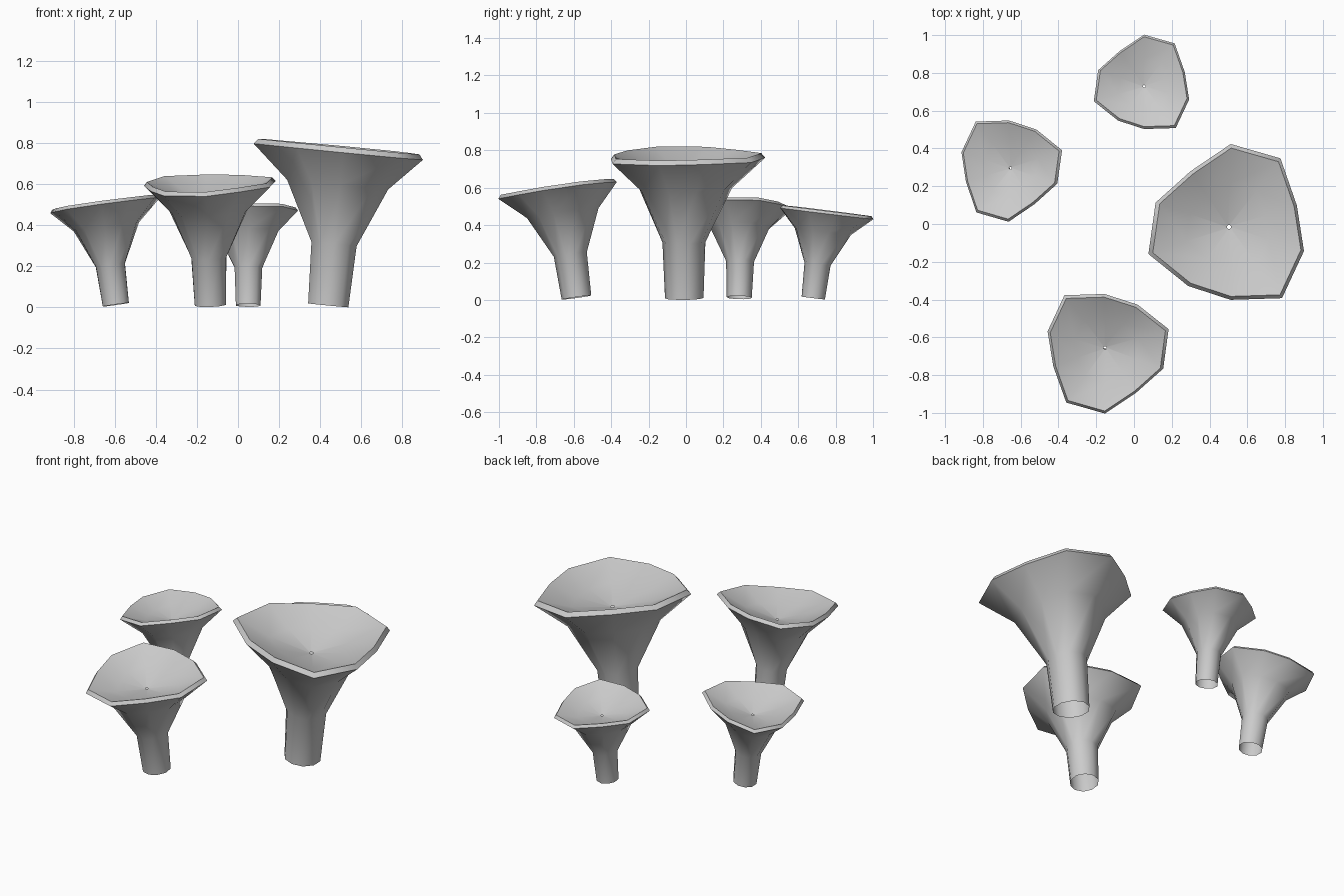
import bpy, bmesh
from math import radians, sin, cos, pi
from mathutils import Matrix, Vector

old = bpy.data.objects.get("Cube")
if old:
    bpy.data.objects.remove(old, do_unlink=True)

grey = bpy.data.materials.new("mushroom_grey")
grey.use_nodes = True
colour = (0.6, 0.6, 0.6, 1)
grey.diffuse_color = colour
grey.node_tree.nodes["Principled BSDF"].inputs["Base Color"].default_value = colour

# Uneven rim radii, clockwise from the back
RIM = [0.44, 0.45, 0.37, 0.41, 0.465, 0.385, 0.385, 0.46, 0.42, 0.365]
MEAN = sum(RIM) / len(RIM)

# Profile rings: radius, height, how strongly the rim unevenness shows
PROFILE = [
    (0.103, 0.0, 0.1),    # open foot
    (0.115, 0.30, 0.2),   # top of the stalk
    (0.25, 0.59, 0.8),    # flare under the cap
    (MEAN, 0.75, 1.0),    # widest edge
    (0.395, 0.775, 1.0),  # lip
    (0.22, 0.70, 0.9),    # bowl
    (0.011, 0.655, 0.0),  # pinhole in the middle
]


def mushroom(name, foot, scale, tilt_x, tilt_y, spin):
    """Funnel-shaped open shell, spun, tilted and placed on its foot."""
    place = (Matrix.Translation(Vector(foot))
             @ Matrix.Rotation(radians(tilt_y), 4, 'Y')
             @ Matrix.Rotation(radians(tilt_x), 4, 'X')
             @ Matrix.Rotation(radians(spin), 4, 'Z')
             @ Matrix.Scale(scale, 4))
    bm = bmesh.new()
    rings = []
    for radius, z, uneven in PROFILE:
        ring = []
        for i, rim in enumerate(RIM):
            a = pi / 2 - 2 * pi * i / len(RIM)
            r = radius * (1 + uneven * (rim / MEAN - 1))
            ring.append(bm.verts.new(place @ Vector((r * cos(a), r * sin(a), z))))
        rings.append(ring)
    n = len(RIM)
    for low, high in zip(rings, rings[1:]):
        for i in range(n):
            j = (i + 1) % n
            bm.faces.new((low[j], low[i], high[i], high[j]))
    mesh = bpy.data.meshes.new(name)
    bm.to_mesh(mesh)
    bm.free()
    mesh.materials.append(grey)
    obj = bpy.data.objects.new(name, mesh)
    bpy.context.collection.objects.link(obj)
    bpy.ops.object.select_all(action='DESELECT')
    obj.select_set(True)
    bpy.context.view_layer.objects.active = obj
    bpy.ops.object.shade_smooth_by_angle(angle=radians(65))


mushroom("large_mushroom", (0.44, -0.01, 0.01), 1.0, 0.5, 5.5, 0)
mushroom("front_mushroom", (-0.135, -0.585, 0.013), 0.775, 8, -2, 180)
mushroom("right_mushroom", (-0.595, 0.285, 0.013), 0.65, -1.5, -8, 180)
mushroom("back_mushroom", (0.05, 0.68, 0.01), 0.61, -7, 0.5, 0)
